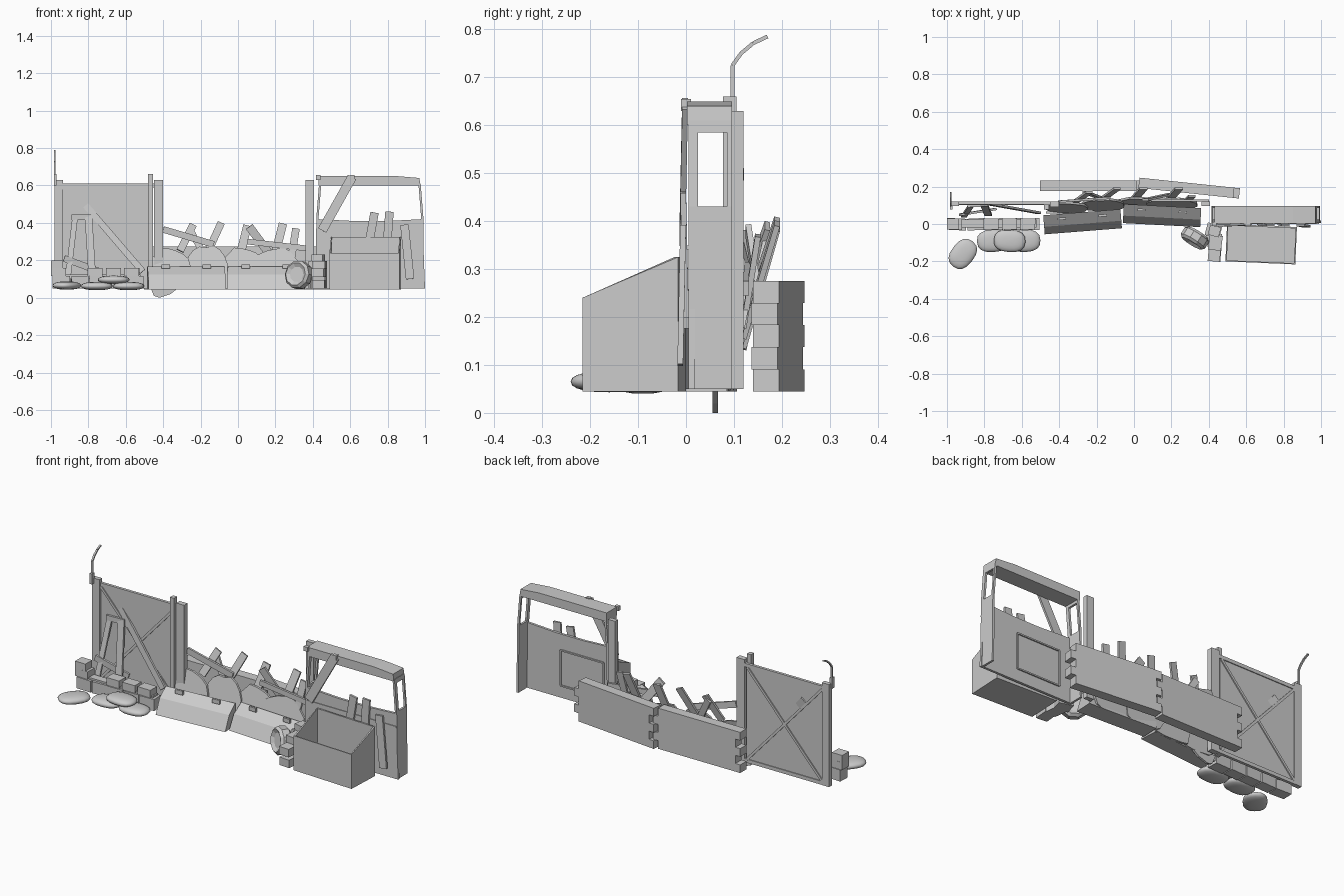
import bpy, bmesh, math, random
from mathutils import Vector, Matrix
random.seed(4)


def finish(name, bm, smooth=False):
    bmesh.ops.recalc_face_normals(bm, faces=bm.faces)
    me = bpy.data.meshes.new(name)
    bm.to_mesh(me)
    bm.free()
    ob = bpy.data.objects.new(name, me)
    bpy.context.collection.objects.link(ob)
    if smooth:
        for p in me.polygons:
            p.use_smooth = True
    return ob


def box(name, x, y, z, turn=0.0):
    """Box from (min, max) ranges, turned about its own vertical axis."""
    bm = bmesh.new()
    size = [r[1] - r[0] for r in (x, y, z)]
    mid = [(r[1] + r[0]) / 2 for r in (x, y, z)]
    bmesh.ops.create_cube(bm, size=1, matrix=Matrix.Diagonal((*size, 1)))
    ob = finish(name, bm)
    ob.location = mid
    ob.rotation_euler.z = math.radians(turn)
    return ob


def plank(name, a, b, width, thick=0.012):
    """Board running from a to b with its wide face towards the front."""
    a, b = Vector(a), Vector(b)
    d = (b - a).normalized()
    w = d.cross(Vector((0, 1, 0))).normalized()
    n = d.cross(w)
    m = Matrix((w * width, n * thick, b - a)).transposed().to_4x4()
    m.translation = (a + b) / 2
    bm = bmesh.new()
    bmesh.ops.create_cube(bm, size=1, matrix=m)
    return finish(name, bm)


def prism(name, pts, vec):
    """Extrude a closed 3D outline along a vector."""
    bm = bmesh.new()
    f = bm.faces.new([bm.verts.new(p) for p in pts])
    g = bmesh.ops.extrude_face_region(bm, geom=[f])
    bmesh.ops.translate(bm, vec=vec, verts=[v for v in g['geom'] if isinstance(v, bmesh.types.BMVert)])
    return finish(name, bm)


# Sheet gate with posts, cross bracing and bent antenna
box("gate_sheet", (-0.97, -0.46), (0.108, 0.114), (0.05, 0.61))
box("gate_post_left", (-0.98, -0.935), (0.095, 0.12), (0.05, 0.63))
box("gate_post_inner", (-0.48, -0.455), (0.077, 0.105), (0.05, 0.66))
box("gate_post_right", (-0.45, -0.40), (0.09, 0.12), (0.05, 0.63))
for z in (0.06, 0.60):
    box("gate_rail", (-0.96, -0.44), (0.103, 0.119), (z - 0.01, z + 0.01))
for s in (-1, 1):
    plank("gate_brace", (-0.7 - 0.235 * s, 0.111, 0.07), (-0.7 + 0.235 * s, 0.111, 0.59), 0.014, 0.018)
box("antenna_base", (-0.985, -0.97), (0.078, 0.1), (0.6, 0.66))
arc = [(0.097, 0.62), (0.097, 0.725), (0.115, 0.75), (0.14, 0.771), (0.17, 0.785)]
for p, q in zip(arc, arc[1:]):
    plank("antenna_rod", (-0.98, *p), (-0.98, *q), 0.01, 0.008)

# Boards leaning on the gate
for a, b, w in [((-0.51, 0.06, 0.14), (-0.82, 0.115, 0.50), 0.035),
                ((-0.91, 0.04, 0.10), (-0.87, 0.10, 0.44), 0.03),
                ((-0.78, 0.05, 0.12), (-0.80, 0.10, 0.44), 0.04),
                ((-0.89, 0.095, 0.43), (-0.78, 0.10, 0.43), 0.03),
                ((-0.93, 0.05, 0.21), (-0.74, 0.08, 0.14), 0.035)]:
    plank("leaning_board", a, b, w)

# Heavy rear blocks with interlocking toothed ends
def toothed(name, length, loc, turn):
    z0, h, d = 0.045, 0.046, 0.03
    right, left = [], []
    for i in range(5):
        o = d if i % 2 else 0
        for z in (z0 + i * h, z0 + (i + 1) * h):
            right.append((length / 2 - d + o, -0.0275, z))
            left.append((-length / 2 + o, -0.0275, z))
    ob = prism(name, right + left[::-1], (0, 0.055, 0))
    ob.location = loc
    ob.rotation_euler.z = math.radians(turn)

toothed("rear_block_left", 0.545, (-0.23, 0.205, 0), 0)
toothed("rear_block_right", 0.54, (0.295, 0.192, 0), -6)

# Front barriers with sloped faces and lifting loops
for x, y, turn in ((-0.275, 0.013, 4.5), (0.15, 0.046, -3)):
    prof = [(-0.052, 0.045), (-0.012, 0.125), (0.05, 0.168), (0.05, 0.045)]
    ob = prism("front_barrier", [(-0.207, *p) for p in prof], (0.414, 0, 0))
    ob.location = (x, y, 0)
    ob.rotation_euler.z = math.radians(turn)
    for dx in (-0.11, 0.11):
        lp = box("lifting_loop", (dx - 0.022, dx + 0.022), (0.018, 0.03), (0.155, 0.178))
        lp.parent = ob

# Torn scalloped sheets of rubble behind the barriers
for x, r, h, y in ((-0.36, 0.12, 0.13, 0.085), (-0.17, 0.12, 0.145, 0.1), (0.02, 0.13, 0.135, 0.11), (0.2, 0.14, 0.135, 0.105)):
    pts = []
    for i in range(20):
        a = math.tau * i / 20
        k = 1 + random.uniform(-0.09, 0.06)
        z = 0.135 + h * k * math.sin(a)
        pts.append((x + r * k * math.cos(a), y + (z - 0.15) * 0.2, max(z, 0.045)))
    prism("rubble_sheet", pts, (0, 0.012, 0))
prism("rubble_spike", [(-0.47, 0.055, 0.06), (-0.45, 0.055, 0.01), (-0.42, 0.055, 0.0),
                       (-0.36, 0.055, 0.02), (-0.31, 0.055, 0.06)], (0, 0.012, 0))

# Boards stuck between barriers and rear blocks
for a, b, w in [((-0.40, 0.12, 0.365), (-0.13, 0.14, 0.285), 0.035),
                ((-0.31, 0.12, 0.25), (-0.24, 0.17, 0.39), 0.04),
                ((-0.20, 0.11, 0.16), (-0.09, 0.19, 0.40), 0.04),
                ((-0.13, 0.12, 0.14), (-0.26, 0.17, 0.37), 0.035),
                ((-0.01, 0.12, 0.14), (0.05, 0.19, 0.385), 0.045),
                ((0.06, 0.13, 0.38), (0.20, 0.16, 0.19), 0.045),
                ((0.18, 0.12, 0.16), (0.24, 0.19, 0.395), 0.045),
                ((0.05, 0.128, 0.30), (0.40, 0.125, 0.26), 0.03),
                ((0.28, 0.12, 0.18), (0.31, 0.15, 0.37), 0.04)]:
    plank("stuck_board", a, b, w)
box("centre_post", (0.36, 0.405), (0.095, 0.12), (0.05, 0.63))

# Vehicle end shell: panel, roof strip, side walls with windows
prism("shell_panel", [(x, 0.005, z) for x, z in ((0.42, 0.05), (1.0, 0.05), (0.985, 0.42), (0.8, 0.41), (0.62, 0.41), (0.425, 0.42))], (0, 0.014, 0))
prism("shell_roof", [(x, 0.002, z) for x, z in ((0.43, 0.60), (0.975, 0.60), (0.97, 0.64), (0.85, 0.65), (0.43, 0.65))], (0, 0.094, 0))
for s in (-1, 1):
    xo = lambda z: 0.705 + s * (0.29 - max(0, z - 0.38) * 0.08)
    for y, z in (((0.005, 0.096), (0.05, 0.43)), ((0.005, 0.025), (0.43, 0.61)), ((0.085, 0.096), (0.43, 0.61)), ((0.005, 0.096), (0.585, 0.61))):
        prism("shell_side", [(xo(z[0]), y[0], z[0]), (xo(z[0]), y[1], z[0]), (xo(z[1]), y[1], z[1]), (xo(z[1]), y[0], z[1])], (-0.012 * s, 0, 0))
    box("shell_trim_side", (0.635 + s * 0.135 - 0.004, 0.635 + s * 0.135 + 0.004), (0.017, 0.026), (0.12, 0.32))
    box("shell_trim", (0.50, 0.77), (0.017, 0.026), (0.216 + s * 0.1, 0.224 + s * 0.1))
plank("shell_waist_rail", (0.43, 0.008, 0.345), (0.99, 0.008, 0.345), 0.008, 0.014)
plank("shell_brace", (0.45, -0.008, 0.36), (0.61, -0.002, 0.645), 0.05)
for a, b in (((0.68, 0.0, 0.18), (0.73, -0.006, 0.455)), ((0.79, 0.0, 0.2), (0.81, -0.006, 0.46)), ((0.92, -0.012, 0.1), (0.89, -0.006, 0.39))):
    plank("shell_board", a, b, 0.045, 0.012)
for p in (0.43, 0.61):
    box("shell_cap", (p - 0.012, p + 0.012), (-0.01, 0.01), (0.63, 0.655))

# Open bin with a slanted rim
ob = prism("open_bin", [(-0.187, *p) for p in ((-0.1, 0.045), (-0.1, 0.24), (0.1, 0.325), (0.1, 0.045))], (0.374, 0, 0))
bm = bmesh.new()
bm.from_mesh(ob.data)
top = [f for f in bm.faces if f.normal.z > 0.5]
bmesh.ops.delete(bm, geom=top, context='FACES_ONLY')
bm.to_mesh(ob.data)
bm.free()
ob.modifiers.new("walls", 'SOLIDIFY').thickness = 0.01
ob.location = (0.68, -0.108, 0)
ob.rotation_euler.z = math.radians(-2.5)

# Ten-sided tyre made by turning a small section
bm = bmesh.new()
sec = [(0.042, -0.022), (0.062, -0.034), (0.076, -0.02), (0.076, 0.02), (0.062, 0.034), (0.042, 0.022)]
rings = [[bm.verts.new((r * math.cos(math.tau * i / 10), r * math.sin(math.tau * i / 10), h)) for r, h in sec] for i in range(10)]
for i in range(10):
    p, q = rings[i], rings[(i + 1) % 10]
    for j in range(6):
        k = (j + 1) % 6
        bm.faces.new((p[j], p[k], q[k], q[j]))
for h in (0, 5):
    bm.faces.new([r[h] for r in rings])
ty = finish("tyre", bm)
ty.rotation_euler = Vector((-0.5, -0.8, 0.15)).to_track_quat('Z', 'Y').to_euler()
ty.location = (0.325, -0.075, 0.122)

# Loose masonry by the bin and on the left
for x, y, z, t in (((0.40, 0.465), (-0.2, -0.12), (0.05, 0.095), -5), ((0.39, 0.46), (-0.13, -0.05), (0.05, 0.11), 8),
                   ((0.40, 0.465), (-0.2, -0.05), (0.11, 0.155), -5), ((0.4, 0.47), (-0.14, -0.06), (0.155, 0.195), -8),
                   ((0.385, 0.465), (-0.07, 0.0), (0.05, 0.195), -15), ((0.40, 0.46), (-0.065, -0.01), (0.195, 0.23), -15)):
    box("bin_brick", x, y, z, t)
for i in range(5):
    x = -0.99 + i * 0.098
    box("left_brick_low", (x, x + 0.093), (-0.033, 0.03), (0.05, 0.115), random.uniform(-3, 3))
    if i != 1:
        box("left_brick_high", (x - 0.01, x + 0.07), (-0.03, 0.03), (0.117, 0.16), random.uniform(-4, 4))
box("left_brick_top", (-1.0, -0.935), (-0.03, 0.03), (0.16, 0.2))
box("left_beam", (-0.98, -0.52), (-0.02, 0.025), (0.1, 0.125))

# Flattened sandbags
for x, y, z, sx, sy, t in ((-0.915, -0.16, 0.065, 0.085, 0.062, 52), (-0.755, -0.09, 0.062, 0.085, 0.06, 3),
                           (-0.665, -0.09, 0.096, 0.085, 0.06, -4), (-0.585, -0.09, 0.062, 0.085, 0.06, 2)):
    bm = bmesh.new()
    bmesh.ops.create_uvsphere(bm, u_segments=16, v_segments=10, radius=1)
    for v in bm.verts:
        v.co = [math.copysign(abs(c) ** e, c) * s for c, e, s in zip(v.co, (0.8, 0.8, 0.9), (sx, sy, 0.022))]
    bag = finish("sandbag", bm, True)
    bag.location = (x, y, z)
    bag.rotation_euler.z = math.radians(t)
